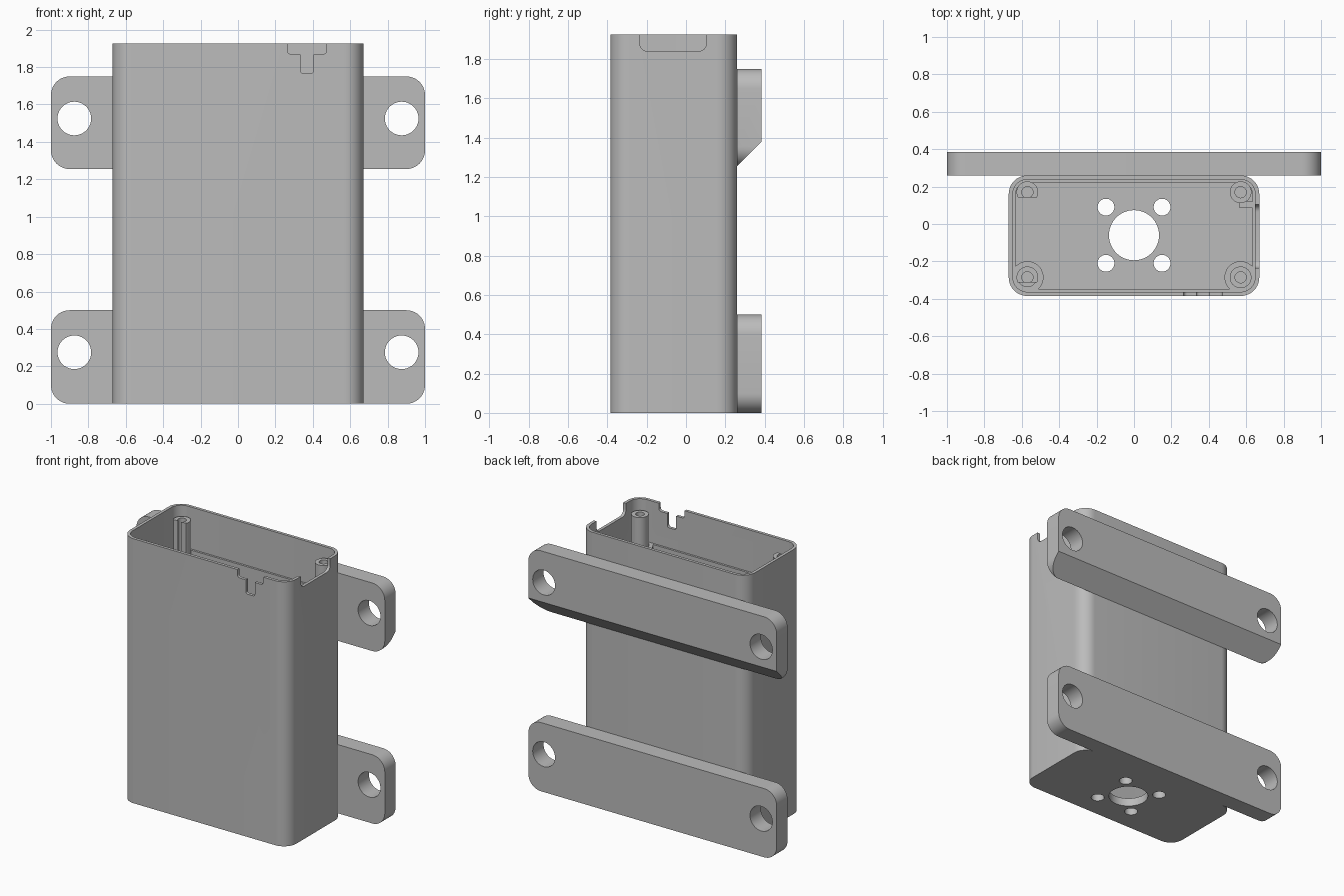
import bpy, bmesh
from math import sin, cos, pi, radians

cube = bpy.data.objects.get("Cube")
if cube:
    bpy.data.objects.remove(cube, do_unlink=True)

grey = bpy.data.materials.new("plain grey")
grey.use_nodes = True
grey.diffuse_color = (0.5, 0.5, 0.5, 1)
grey.node_tree.nodes["Principled BSDF"].inputs["Base Color"].default_value = (0.5, 0.5, 0.5, 1)

PLACE = {"X": lambda u, v, w: (w, u, v),
         "Y": lambda u, v, w: (u, w, v),
         "Z": lambda u, v, w: (u, v, w)}


def rounded(u0, u1, v0, v1, r, seg=10):
    """Outline of a rectangle with rounded corners."""
    centres = [(u1 - r, v1 - r), (u0 + r, v1 - r), (u0 + r, v0 + r), (u1 - r, v0 + r)]
    return [(cu + r * cos((q + i / seg) * pi / 2), cv + r * sin((q + i / seg) * pi / 2))
            for q, (cu, cv) in enumerate(centres) for i in range(seg + 1)]


def circle(u, v, r, n=40):
    return [(u + r * cos(2 * pi * i / n), v + r * sin(2 * pi * i / n)) for i in range(n)]


def loft(name, rings, axis="Z"):
    """Capped solid through matching outlines, each given with its level."""
    bm = bmesh.new()
    loops = [[bm.verts.new(PLACE[axis](u, v, w)) for u, v in pts] for pts, w in rings]
    for a, b in zip(loops, loops[1:]):
        for i in range(len(a)):
            j = (i + 1) % len(a)
            bm.faces.new((a[i], a[j], b[j], b[i]))
    bm.faces.new(loops[0])
    bm.faces.new(loops[-1])
    bmesh.ops.recalc_face_normals(bm, faces=bm.faces)
    mesh = bpy.data.meshes.new(name)
    bm.to_mesh(mesh)
    bm.free()
    mesh.materials.append(grey)
    ob = bpy.data.objects.new(name, mesh)
    bpy.context.collection.objects.link(ob)
    return ob


def prism(name, outline, lo, hi, axis="Z"):
    return loft(name, [(outline, lo), (outline, hi)], axis)


def activate(ob):
    bpy.ops.object.select_all(action="DESELECT")
    ob.select_set(True)
    bpy.context.view_layer.objects.active = ob


def cut(ob, *args):
    """Subtract a prism from an object."""
    tool = prism("cutter", *args)
    tool.hide_render = True
    mod = ob.modifiers.new("cut", "BOOLEAN")
    mod.operation, mod.solver, mod.object = "DIFFERENCE", "EXACT", tool
    activate(ob)
    bpy.ops.object.modifier_apply(modifier=mod.name)
    bpy.data.objects.remove(tool, do_unlink=True)


def finish(ob):
    activate(ob)
    bpy.ops.object.shade_smooth_by_angle(angle=radians(30))


# Open-topped case with an inner ledge below the thin rim
W, FRONT, BACK, TOP, LEDGE, FLOOR = 0.67, -0.385, 0.26, 1.925, 1.62, 0.06


def case_ring(inset):
    return rounded(-W + inset, W - inset, FRONT + inset, BACK - inset, 0.1 - inset)


case = loft("case", [(case_ring(0), 0), (case_ring(0), TOP),
                     (case_ring(0.022), TOP), (case_ring(0.022), LEDGE),
                     (case_ring(0.037), LEDGE), (case_ring(0.037), FLOOR)])

# Floor holes
cut(case, circle(0, -0.06, 0.134, 56), -0.1, 0.2)
for x in (-0.15, 0.15):
    for y in (-0.21, 0.09):
        cut(case, circle(x, y, 0.045), -0.1, 0.2)

# Rim notches: stepped one in front, wide one on the left side
cut(case, rounded(0.265, 0.473, 1.868, 2.1, 0.02, 5), -0.45, -0.335, "Y")
cut(case, rounded(0.333, 0.405, 1.767, 2.1, 0.015, 5), -0.45, -0.335, "Y")
cut(case, rounded(-0.235, 0.104, 1.84, 2.1, 0.04, 6), 0.62, 0.75, "X")
finish(case)

# Screw posts in the corners; the pair on the right is cut flat in front
for side, x in (("left", 0.57), ("right", -0.57)):
    for end, y in (("front", -0.285), ("back", 0.17)):
        post = prism(f"{side}_{end}_post", circle(x, y, 0.058), 0.05, 1.85)
        cut(post, circle(x, y, 0.03, 24), 1.4, 2)
        if side == "right":
            cut(post, rounded(x - 0.1, x + 0.1, y - 0.1, y - 0.027, 0.01, 2), 0, 2)
        finish(post)
        if end == "front":
            collar = prism(f"{side}_post_collar", circle(x, y, 0.086), 0.05, LEDGE)
            # Bore keeps the collar clear of the post
            cut(collar, circle(x, y, 0.05), 1.3, 2)
            finish(collar)

# Small rib joining the left back post to the wall
prism("post_rib", [(0.565, 0.085), (0.64, 0.085), (0.64, 0.12), (0.565, 0.12)], 0.05, LEDGE)

# Mounting bars across the back
for name, lo, hi, hole in (("lower_bar", 0, 0.5, 0.275), ("upper_bar", 1.255, 1.75, 1.525)):
    bar = prism(name, rounded(-1, 1, lo, hi, 0.1), BACK, 0.385, "Y")
    for x in (-0.875, 0.875):
        cut(bar, circle(x, hole, 0.09), 0.2, 0.5, "Y")
    if name == "upper_bar":
        # Sloped underside
        cut(bar, [(0.2, 1.195), (0.5, 1.495), (0.5, 1.1), (0.2, 1.1)], -1.2, 1.2, "X")
    finish(bar)
